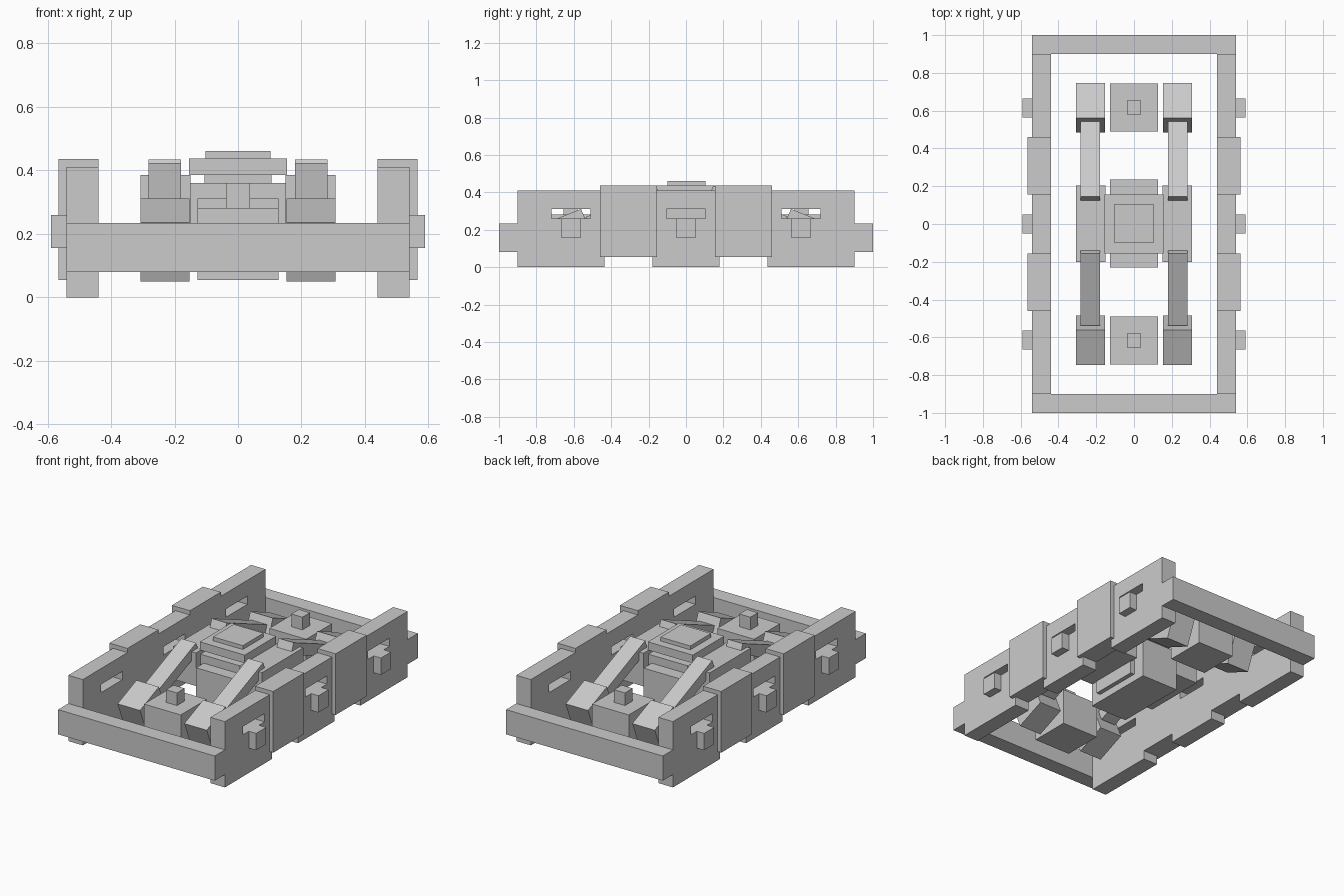
import bpy
import math
from mathutils import Matrix, Vector

if "Cube" in bpy.data.objects:
    bpy.data.objects.remove(bpy.data.objects["Cube"])


def mesh_object(name, verts, faces):
    me = bpy.data.meshes.new(name)
    me.from_pydata(verts, [], faces)
    me.update()
    ob = bpy.data.objects.new(name, me)
    bpy.context.collection.objects.link(ob)
    return ob


def box(name, x, y, z):
    """Box from (min, max) ranges."""
    x, y, z = sorted(x), sorted(y), sorted(z)
    verts = [(a, b, c) for a in x for b in y for c in z]
    faces = [(0, 1, 3, 2), (4, 6, 7, 5), (0, 4, 5, 1),
             (2, 3, 7, 6), (0, 2, 6, 4), (1, 5, 7, 3)]
    return mesh_object(name, verts, faces)


def tilted_box(name, centre, size, angle):
    """Box tilted about the x axis."""
    hx, hy, hz = (s / 2 for s in size)
    ob = box(name, (-hx, hx), (-hy, hy), (-hz, hz))
    ob.data.transform(Matrix.Translation(Vector(centre)) @ Matrix.Rotation(angle, 4, 'X'))
    return ob


def side_plate(name, x0, x1, profile):
    """Extrude a y-z profile along x."""
    n = len(profile)
    verts = [(x, y, z) for x in (x0, x1) for y, z in profile]
    faces = [tuple(range(n))[::-1], tuple(range(n, 2 * n))]
    faces += [(i, (i + 1) % n, n + (i + 1) % n, n + i) for i in range(n)]
    return mesh_object(name, verts, faces)


TILT = math.radians(22.3)
SIDES = ((-1, "left"), (1, "right"))
ENDS = ((-1, "front"), (1, "back"))

# Notched outline of the long side plates
half = [(0.18, 0), (0.18, 0.055), (0.435, 0.055), (0.435, 0), (0.9, 0), (0.9, 0.41)]
outline = half + [(-y, z) for y, z in reversed(half)]

for sx, side in SIDES:
    # Side plate with three slots
    plate = side_plate(side + "_side_plate", min(sx * 0.44, sx * 0.54),
                       max(sx * 0.44, sx * 0.54), outline)
    for i, y in enumerate((-0.615, 0, 0.615)):
        cutter = box(f"{side}_slot_cutter_{i}", (sx * 0.4, sx * 0.6),
                     (y - 0.105, y + 0.105), (0.26, 0.311))
        cutter.hide_render = True
        cutter.hide_set(True)
        mod = plate.modifiers.new("slot", 'BOOLEAN')
        mod.operation = 'DIFFERENCE'
        mod.solver = 'EXACT'
        mod.object = cutter
        # Peg below each slot
        box(f"{side}_peg_{i}", (sx * 0.5, sx * 0.59), (y - 0.05, y + 0.05), (0.155, 0.26))

    # Raised side panels
    for sy, end in ENDS:
        box(f"{side}_{end}_panel", (sx * 0.44, sx * 0.565),
            (sy * 0.155, sy * 0.46), (0.055, 0.436))

    # Block beside the centre body
    box(side + "_centre_side_block", (sx * 0.15, sx * 0.307), (-0.2, 0.205), (0.18, 0.386))

    # Tilted foot and sloping strut at each end
    for sy, end in ENDS:
        tilted_box(f"{side}_{end}_foot", (sx * 0.23, sy * 0.616, 0.181),
                   (0.155, 0.201, 0.201), -sy * TILT)
        y_top, z_top, length = (0.145, 0.434, 0.43) if sy > 0 else (0.156, 0.424, 0.412)
        thick = 0.07
        cy = y_top + length / 2 * math.cos(TILT) - thick / 2 * math.sin(TILT)
        cz = z_top - length / 2 * math.sin(TILT) - thick / 2 * math.cos(TILT)
        tilted_box(f"{side}_{end}_strut", (sx * 0.231, sy * cy, cz),
                   (0.103, length, thick), -sy * TILT)

for sy, end in ENDS:
    # End beam, end block and its stud
    box(end + "_beam", (-0.54, 0.54), (sy * 0.9, sy), (0.08, 0.234))
    box(end + "_block", (-0.127, 0.127), (sy * 0.49, sy * 0.745), (0.055, 0.282))
    box(end + "_block_stud", (-0.038, 0.038), (sy * 0.58, sy * 0.655), (0.27, 0.361))

# Stacked centre body
box("centre_base", (-0.128, 0.128), (-0.23, 0.235), (0.055, 0.311))
box("centre_core", (-0.155, 0.155), (-0.155, 0.155), (0.1, 0.361))
box("centre_neck", (-0.105, 0.105), (-0.105, 0.105), (0.35, 0.39))
box("centre_plate", (-0.155, 0.155), (-0.155, 0.155), (0.386, 0.437))
box("centre_cap", (-0.103, 0.103), (-0.1, 0.105), (0.43, 0.461))
